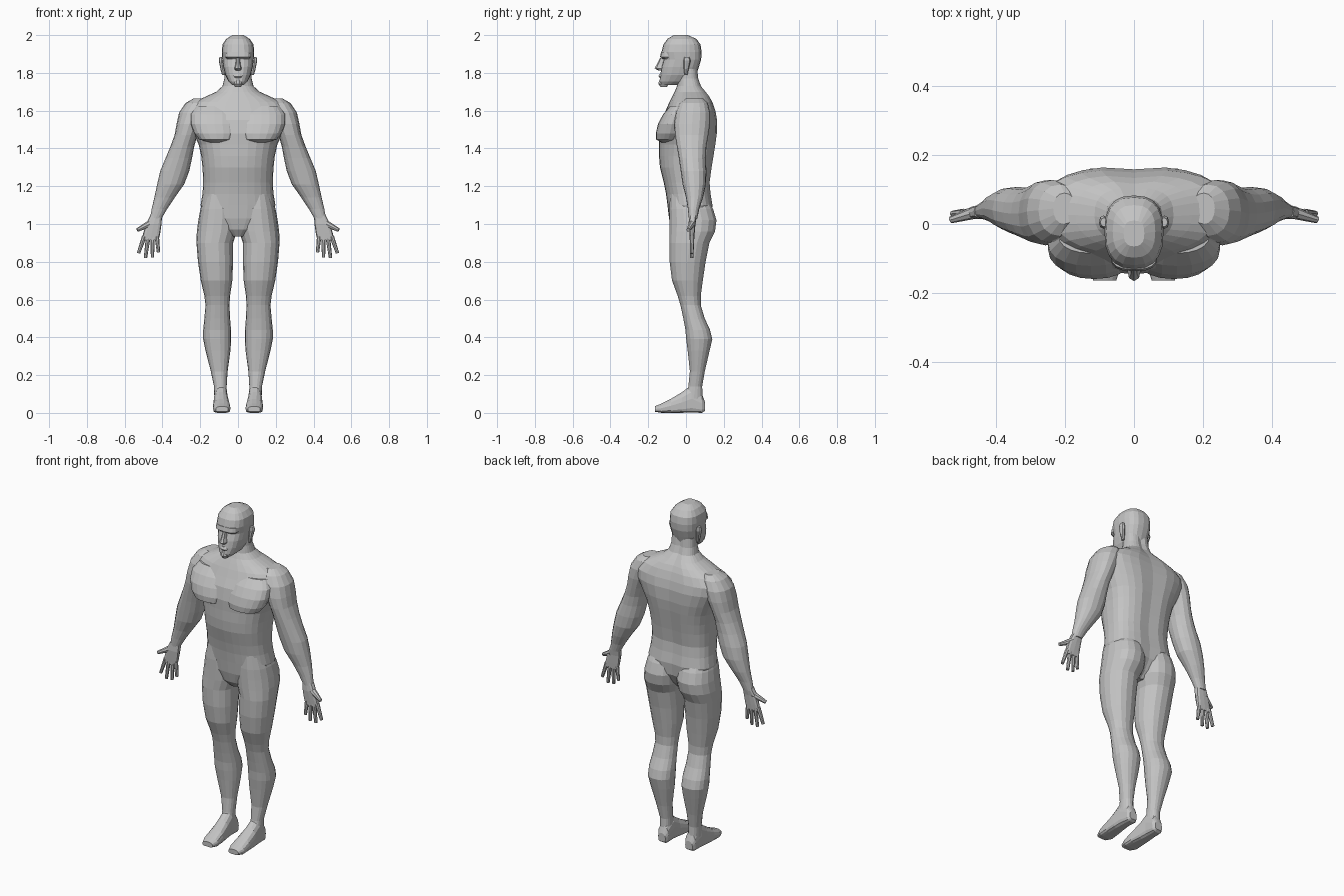
import bpy, bmesh, math
from mathutils import Vector

skin = bpy.data.materials.new("plain grey")
skin.diffuse_color = (0.55, 0.55, 0.55, 1)


def finish(name, bm, mirror):
    bmesh.ops.recalc_face_normals(bm, faces=bm.faces)
    me = bpy.data.meshes.new(name)
    bm.to_mesh(me)
    bm.free()
    me.materials.append(skin)
    ob = bpy.data.objects.new(name, me)
    bpy.context.collection.objects.link(ob)
    if mirror:
        ob.modifiers.new("mirror", 'MIRROR').use_mirror_merge = False
    return ob


def loft(name, rows, n=16, axis='z', p_front=2.2, p_back=2.2, mirror=True, groove=0.0):
    """Rows are (t, u0, u1, v0, v1): rounded sections at t along the axis."""
    bm = bmesh.new()
    rings = []
    for t, u0, u1, v0, v1 in rows:
        ring = []
        for i in range(n):
            a = 2 * math.pi * i / n
            c, s = math.cos(a), math.sin(a)
            e = 2 / (p_back if s > 0 else p_front)
            u = (u0 + u1) / 2 + (u1 - u0) / 2 * math.copysign(abs(c) ** e, c)
            v = (v0 + v1) / 2 + (v1 - v0) / 2 * math.copysign(abs(s) ** e, s)
            if s > 0.99:
                v -= groove
            ring.append(bm.verts.new((u, v, t) if axis == 'z' else (u, t, v)))
        rings.append(ring)
    for a, b in zip(rings, rings[1:]):
        for i in range(n):
            j = (i + 1) % n
            bm.faces.new((a[i], a[j], b[j], b[i]))
    bm.faces.new(rings[0])
    bm.faces.new(rings[-1])
    return finish(name, bm, mirror)


def centred(rows):
    return [(t, -w, w, v0, v1) for t, w, v0, v1 in rows]


def digit(name, a, b, r0, r1):
    """Tapered finger between two points, mirrored to the other hand."""
    a, b = Vector(a), Vector(b)
    bm = bmesh.new()
    bmesh.ops.create_cone(bm, cap_ends=True, segments=8, radius1=r0, radius2=r1, depth=(b - a).length)
    rot = (b - a).to_track_quat('Z', 'Y')
    for v in bm.verts:
        v.co = rot @ v.co + (a + b) / 2
    finish(name, bm, True)


# torso and neck
loft("torso", centred([
    (0.935, .035, -.05, .06), (0.97, .11, -.075, .10), (1.03, .18, -.09, .135),
    (1.10, .198, -.098, .142), (1.16, .188, -.106, .132), (1.22, .184, -.118, .127),
    (1.30, .188, -.138, .138), (1.36, .195, -.143, .148), (1.42, .208, -.143, .158),
    (1.48, .235, -.145, .166), (1.55, .272, -.132, .167), (1.60, .280, -.108, .158),
    (1.645, .235, -.088, .142), (1.675, .17, -.073, .125), (1.70, .115, -.06, .105),
    (1.73, .082, -.048, .08), (1.77, .072, -.042, .066), (1.82, .07, -.04, .06)]),
    n=28, p_back=2.8, mirror=False, groove=.008)

# chest muscles with a sharp lower edge
loft("chest_muscle", [
    (1.432, .06, .15, -.13, -.05), (1.447, .018, .205, -.158, -.03),
    (1.48, .0, .232, -.160, -.01), (1.53, .0, .25, -.148, .0),
    (1.58, .0, .25, -.122, .01), (1.625, .03, .22, -.085, .02)], n=20)

# legs
loft("leg", [
    (1.16, .03, .172, -.085, .10), (1.08, .004, .199, -.09, .145),
    (1.02, .0, .210, -.09, .163), (0.96, .005, .218, -.09, .155),
    (0.90, .026, .220, -.09, .125), (0.80, .026, .212, -.088, .105),
    (0.70, .030, .197, -.075, .09), (0.62, .042, .178, -.045, .079),
    (0.57, .045, .172, -.03, .079), (0.50, .042, .178, -.015, .10),
    (0.44, .037, .184, -.004, .128), (0.39, .036, .184, .0, .14),
    (0.33, .04, .172, .008, .126), (0.22, .055, .144, .02, .10),
    (0.14, .06, .127, .012, .086), (0.07, .058, .125, -.01, .09)], n=18)

# feet, lofted from heel to toe
loft("foot", [
    (.10, .065, .112, .01, .06), (.085, .056, .122, .0, .10),
    (.03, .055, .127, .0, .15), (-.02, .05, .13, .0, .112),
    (-.08, .042, .132, .0, .075), (-.13, .04, .132, .0, .05),
    (-.165, .052, .118, .006, .035)], n=14, axis='y', p_front=4)

# arms
loft("arm", [
    (1.665, .17, .235, .0, .09), (1.64, .15, .278, -.035, .115),
    (1.59, .16, .312, -.055, .128), (1.53, .19, .325, -.062, .127),
    (1.47, .215, .336, -.058, .118), (1.41, .232, .358, -.048, .108),
    (1.35, .243, .383, -.038, .105), (1.28, .258, .412, -.028, .108),
    (1.21, .285, .428, -.018, .106), (1.14, .335, .443, .0, .09),
    (1.08, .375, .457, .01, .07), (1.03, .404, .466, .015, .06)], n=16)

# hands
loft("palm", [
    (1.045, .402, .465, .016, .058), (1.00, .405, .487, .014, .05),
    (.95, .412, .502, .018, .046), (.915, .42, .508, .021, .043)], n=12, p_front=3, p_back=3)
for k, (x, tip, z) in enumerate([(.430, .421, .85), (.452, .453, .823),
                                 (.475, .490, .82), (.496, .527, .845)]):
    digit(f"finger_{k + 1}", (x, .032, .935), (tip, .03, z), .0125, .009)
digit("thumb", (.462, .034, 1.005), (.533, .012, .968), .019, .010)

# head
loft("head", centred([
    (1.735, .03, -.133, -.05), (1.755, .05, -.140, .015), (1.79, .068, -.136, .055),
    (1.83, .078, -.130, .068), (1.87, .083, -.118, .08), (1.91, .086, -.130, .083),
    (1.95, .082, -.120, .077), (1.98, .062, -.098, .055), (2.0, .03, -.065, .01)]),
    n=20, p_front=2.5, p_back=2.6, mirror=False)
# brow, nose, lips and beard
loft("brow", centred([(1.873, .058, -.122, -.05), (1.885, .068, -.137, -.05),
                      (1.91, .066, -.132, -.05)]), mirror=False, p_front=2.8)
loft("nose", centred([(1.812, .014, -.145, -.1), (1.824, .02, -.166, -.1),
                      (1.845, .013, -.155, -.1), (1.88, .01, -.137, -.1)]), n=8, mirror=False)
loft("lips", centred([(1.772, .02, -.138, -.1), (1.782, .028, -.147, -.1),
                      (1.795, .02, -.14, -.1)]), n=10, mirror=False)
loft("chin_beard", centred([(1.725, .015, -.135, -.1), (1.742, .024, -.148, -.09),
                            (1.765, .018, -.141, -.1)]), n=10, mirror=False)
# ears
loft("ear", [(1.79, .07, .085, -.008, .008), (1.82, .07, .093, -.012, .014),
             (1.865, .075, .102, -.014, .025), (1.885, .075, .098, -.008, .018)], n=8)
